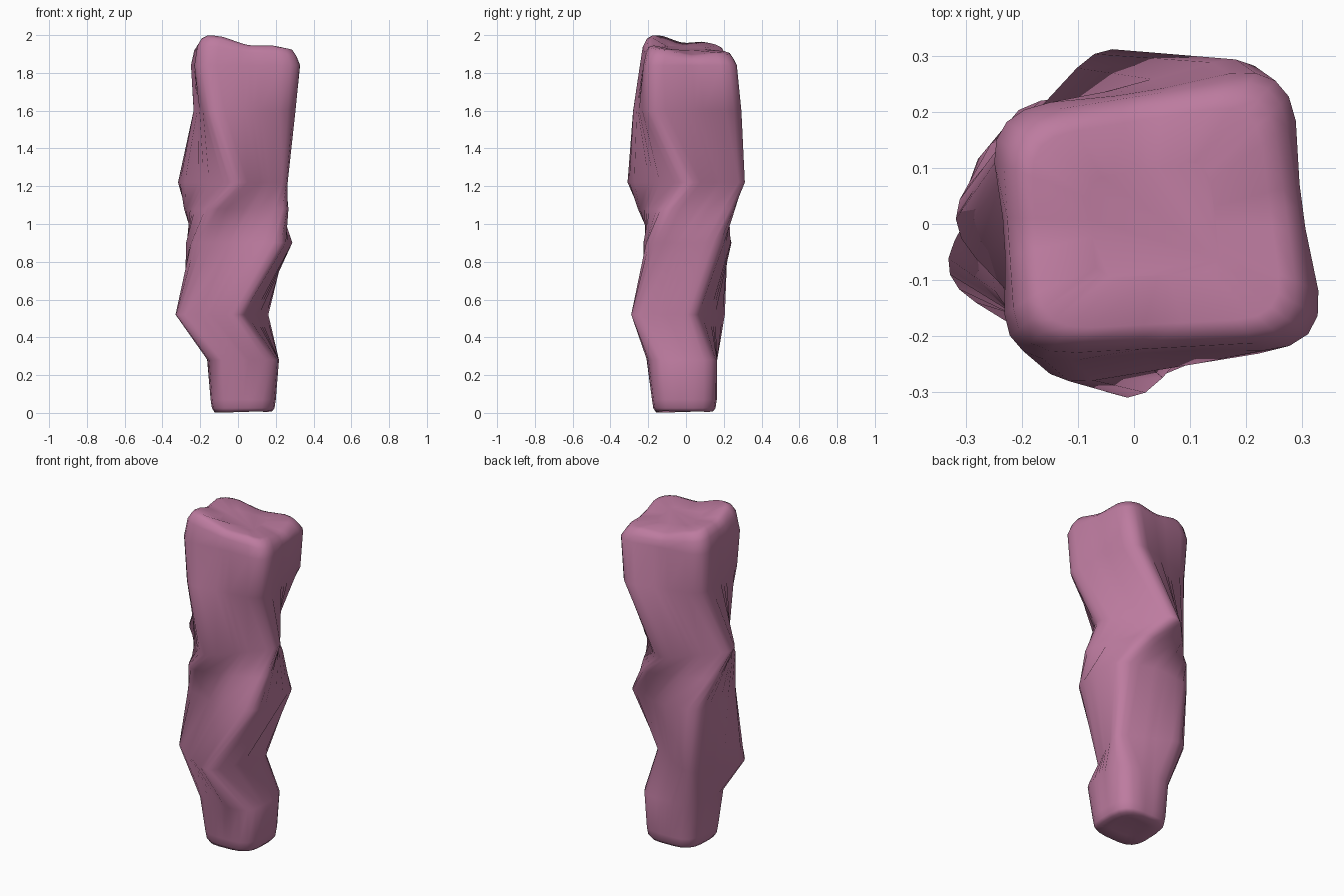
import bpy, bmesh
from mathutils import Vector

if "Cube" in bpy.data.objects:
    bpy.data.objects.remove(bpy.data.objects["Cube"])

# Height, corner softness, side bulge,
# corners: front-left, front-right, back-right, back-left.
LEVELS = [
    (0.07, .36, 1, [(-.145, -.18), (.20, -.18), (.20, .163), (-.145, .163)]),
    (0.28, .34, 1, [(-.16, -.21), (.217, -.205), (.217, .165), (-.165, .165)]),
    (0.52, .2, 1, [(-.355, -.095), (.01, -.32), (.185, .05), (-.18, .23)]),
    (0.90, .25, 1.1, [(-.26, -.175), (.262, -.225), (.262, .205), (-.235, .23)]),
    (1.08, .22, 1.03, [(-.16, -.28), (.295, -.12), (.12, .285), (-.31, .13)]),
    (1.22, .2, 1, [(-.01, -.345), (.295, .01), (-.04, .345), (-.35, .01)]),
    (1.60, .2, 1, [(-.17, -.295), (.32, -.215), (.235, .315), (-.25, .18)]),
    (1.84, .2, .97, [(-.225, -.25), (.342, -.22), (.275, .285), (-.255, .20)]),
]


def rounded_loop(corners, soft=.2, bulge=1.0, dip=0.0):
    """Closed four-sided loop: softened corners, bulged or dipped side middles."""
    mid = sum(corners, Vector((0, 0, 0))) / 4
    pts = []
    for i, c in enumerate(corners):
        prev, nxt = corners[i - 1], corners[(i + 1) % 4]
        a, b = c.lerp(prev, soft), c.lerp(nxt, soft)
        for t in (0, .25, .5, .75, 1):
            pts.append(a.lerp(c, t).lerp(c.lerp(b, t), t))
        for t in (.42, .5, .58):
            p = c.lerp(nxt, t)
            p.x = mid.x + (p.x - mid.x) * bulge
            p.y = mid.y + (p.y - mid.y) * bulge
            p.z -= dip * (1 - abs(t - .5) * 2)
            pts.append(p)
    return pts


def scaled(level, factor, heights):
    """Inset copy of a level with one height per corner."""
    mid = sum((Vector(c) for c in level), Vector((0, 0))) / 4
    return [Vector((*(mid + (Vector(c) - mid) * factor), z))
            for c, z in zip(level, heights)]


base, rim = LEVELS[0][3], LEVELS[-1][3]
loops = [rounded_loop(scaled(base, .5, [.015] * 4), .36),
         rounded_loop(scaled(base, .88, [0.0, .01, .005, .01]), .36),
         rounded_loop(scaled(base, .96, [.025] * 4), .36)]
loops += [rounded_loop([Vector((*c, z)) for c in pts], soft, bulge)
          for z, soft, bulge, pts in LEVELS]
loops += [rounded_loop(scaled(rim, .94, [1.95, 1.89, 1.865, 1.91]), dip=.01),
          rounded_loop(scaled(rim, .86, [1.99, 1.925, 1.895, 1.945]), dip=.02),
          rounded_loop(scaled(rim, .76, [2.005, 1.93, 1.905, 1.955]), dip=.02),
          rounded_loop(scaled(rim, .4, [1.945, 1.925, 1.915, 1.935]))]

# Twisted column skinned through the loops
bm = bmesh.new()
rings = [[bm.verts.new(p) for p in loop] for loop in loops]
n = len(rings[0])
for lo, hi in zip(rings, rings[1:]):
    for i in range(n):
        j = (i + 1) % n
        bm.faces.new((lo[i], lo[j], hi[j], hi[i]))
bm.faces.new(rings[0][::-1])
bm.faces.new(rings[-1])
bmesh.ops.recalc_face_normals(bm, faces=bm.faces)
mesh = bpy.data.meshes.new("twisted_column")
bm.to_mesh(mesh)
bm.free()
mesh.shade_smooth()

column = bpy.data.objects.new("twisted_column", mesh)
bpy.context.collection.objects.link(column)

# Dusty pink finish
pink = bpy.data.materials.new("dusty_pink")
pink.diffuse_color = (.51, .2, .35, 1)
pink.use_nodes = True
pink.node_tree.nodes["Principled BSDF"].inputs["Base Color"].default_value = pink.diffuse_color
mesh.materials.append(pink)
